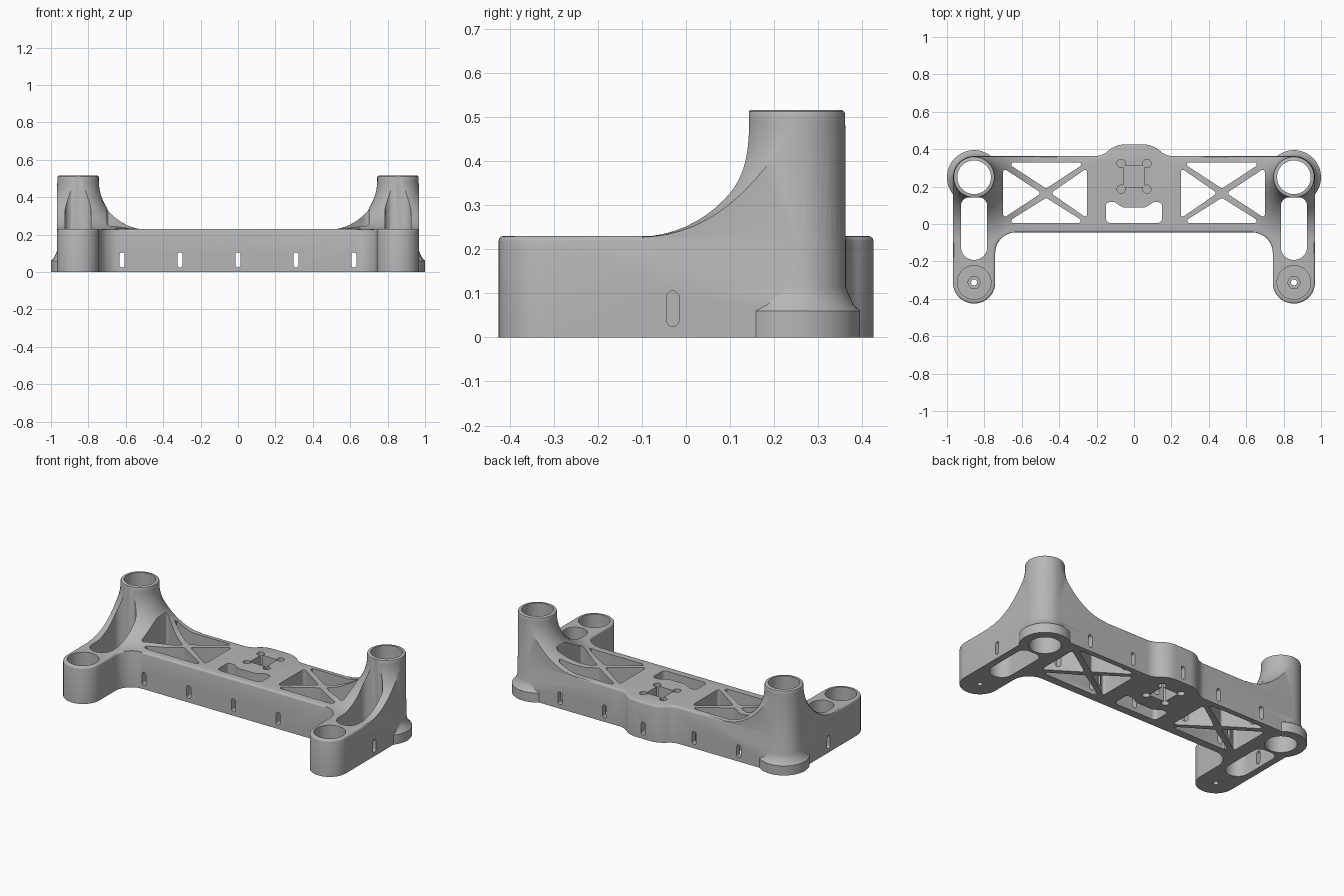
import bpy, bmesh, math
from mathutils import Vector

cube = bpy.data.objects.get("Cube")
if cube:
    bpy.data.objects.remove(cube, do_unlink=True)

grey = bpy.data.materials.new("matte_grey")
grey.use_nodes = True
grey.diffuse_color = (0.47, 0.47, 0.47, 1)
grey.node_tree.nodes["Principled BSDF"].inputs["Base Color"].default_value = (0.47, 0.47, 0.47, 1)

TX, TY = 0.855, 0.25      # tower centre
FOOT_Y = -0.3125          # front foot centre
DECK = 0.23               # deck height
TOP = 0.515               # tower height


def to_object(name, bm):
    bmesh.ops.recalc_face_normals(bm, faces=bm.faces)
    mesh = bpy.data.meshes.new(name)
    bm.to_mesh(mesh)
    bm.free()
    mesh.materials.append(grey)
    ob = bpy.data.objects.new(name, mesh)
    bpy.context.collection.objects.link(ob)
    return ob


def rounded(corners, steps=8):
    """Polygon with each (x, y, radius) corner filleted."""
    out = []
    for i, (x, y, r) in enumerate(corners):
        p = Vector((x, y))
        a = (Vector(corners[i - 1][:2]) - p).normalized()
        b = (Vector(corners[(i + 1) % len(corners)][:2]) - p).normalized()
        half = a.angle(b) / 2
        centre = p + (a + b).normalized() * (r / math.sin(half))
        start = p + a * (r / math.tan(half)) - centre
        end = p + b * (r / math.tan(half)) - centre
        sweep = start.angle_signed(end)
        ang = math.atan2(start.y, start.x)
        for k in range(steps + 1):
            t = ang - sweep * k / steps
            out.append((centre.x + r * math.cos(t), centre.y + r * math.sin(t)))
    return out


def prism(name, pts, lo, hi, axis="z", bevel=0):
    """Extrude a 2D outline along an axis, optionally rounding its top rim."""
    place = {"z": lambda u, v, w: (u, v, w),
             "y": lambda u, v, w: (u, w, v),
             "x": lambda u, v, w: (w, u, v)}[axis]
    bm = bmesh.new()
    low = [bm.verts.new(place(u, v, lo)) for u, v in pts]
    high = [bm.verts.new(place(u, v, hi)) for u, v in pts]
    bm.faces.new(low)
    cap = bm.faces.new(high)
    for i in range(len(pts)):
        bm.faces.new((low[i - 1], low[i], high[i], high[i - 1]))
    bmesh.ops.recalc_face_normals(bm, faces=bm.faces)
    if bevel:
        bmesh.ops.bevel(bm, geom=list(cap.edges), offset=bevel, segments=3,
                        profile=0.5, affect="EDGES", clamp_overlap=False)
    return to_object(name, bm)


def lathe(name, profile, x, y, segs=64):
    """Stack rings of (radius, height) into a closed solid."""
    bm = bmesh.new()
    rings = [[bm.verts.new((x + r * math.cos(math.tau * k / segs),
                            y + r * math.sin(math.tau * k / segs), z))
              for k in range(segs)] for r, z in profile]
    for a, b in zip(rings, rings[1:]):
        for k in range(segs):
            bm.faces.new((a[k - 1], a[k], b[k], b[k - 1]))
    bm.faces.new(rings[0])
    bm.faces.new(rings[-1])
    return to_object(name, bm)


def combine(target, tool, operation):
    mod = target.modifiers.new("combine", "BOOLEAN")
    mod.operation, mod.solver, mod.object = operation, "EXACT", tool
    bpy.context.view_layer.objects.active = target
    bpy.ops.object.modifier_apply(modifier=mod.name)
    bpy.data.objects.remove(tool, do_unlink=True)


def outline(e=0.0):
    """Plan of the frame, shrunk by e."""
    inner, outer, front, back = 0.742 + e, 0.9675 - e, -0.425 + e, 0.363 - e
    half = [(inner, -0.045 + e, 0.11), (inner, front, 0.111), (outer, front, 0.111),
            (outer, back, 0.112), (0.17, back, 0.1), (0.1, 0.425 - e, 0.13)]
    return rounded(half + [(-x, y, r) for x, y, r in reversed(half)], 10)


# Low frame with rounded rim
frame = prism("mounting_frame", outline(), 0, DECK, bevel=0.012)

# Towers with flared walls, trimmed to the frame plan
arc = [math.radians(a) for a in range(0, 91, 6)]
flare = [(0.365, 0.05)]
flare += [(0.365 - 0.2545 * math.sin(a), 0.49 - 0.262 * math.cos(a)) for a in arc]
flare += [(0.1105, 0.507), (0.1085, 0.512), (0.1035, TOP)]
for side in (-1, 1):
    tower = prism("tower_walls", outline(0.001), 0.03, TOP + 0.05)
    combine(tower, lathe("tower_flare", flare, side * TX, TY), "INTERSECT")
    combine(frame, tower, "UNION")
    collar = [(0.145, 0), (0.145, 0.06), (0.13, 0.074), (0.119, 0.097), (0.109, 0.125)]
    combine(frame, lathe("tower_collar", collar, side * TX, TY), "UNION")


def cut(pts, lo, hi, axis="z"):
    combine(frame, prism("cutter", pts, lo, hi, axis), "DIFFERENCE")


def bore(r, lo, hi, x, y, segs=48):
    combine(frame, lathe("cutter", [(r, lo), (r, hi)], x, y, segs), "DIFFERENCE")


def box(x0, x1, y0, y1, r):
    return rounded([(x0, y0, r), (x1, y0, r), (x1, y1, r), (x0, y1, r)])


# Truss bays: four triangles around a crossed brace
triangles = [[(0.255, 0.33), (0.685, 0.33), (0.47, 0.19)],
             [(0.255, 0.005), (0.685, 0.005), (0.47, 0.14)],
             [(0.25, 0.3), (0.25, 0.03), (0.445, 0.165)],
             [(0.7, 0.3), (0.7, 0.03), (0.495, 0.165)]]
for side in (-1, 1):
    for tri in triangles:
        cut(rounded([(side * x, y, 0.012) for x, y in tri], 4), -0.1, 0.6)
    # Long leg slot
    slot = [(0.785, -0.192, 0.068), (0.925, -0.192, 0.068),
            (0.925, 0.143, 0.045), (0.785, 0.143, 0.045)]
    cut(rounded([(side * x, y, r) for x, y, r in slot]), -0.1, 0.6)
    # Tower bore, foot recess, nut seat and bolt hole
    bore(0.09, -0.1, 0.7, side * TX, TY, 64)
    bore(0.09, 0.06, 0.4, side * TX, FOOT_Y)
    bore(0.035, 0.03, 0.1, side * TX, FOOT_Y, 6)
    bore(0.016, -0.1, 0.1, side * TX, FOOT_Y, 24)
    # Side cable slot
    cut(box(-0.044, -0.016, 0.025, 0.105, 0.0138), *sorted((side * 0.8, side * 1.1)), "x")

# Centre window with an arched rear edge
window = [(0.15, 0.005, 0.025), (0.15, 0.117, 0.02), (0.105, 0.117, 0.015), (0.06, 0.088, 0.05)]
cut(rounded(window + [(-x, y, r) for x, y, r in reversed(window)]), -0.1, 0.4)

# Four-eared recess above and below a thin web
for lo, hi in ((0.15, 0.4), (-0.1, 0.12)):
    cut(box(-0.057, 0.057, TY - 0.052, TY + 0.062, 0.004), lo, hi)
    for sx in (-1, 1):
        for sy in (-1, 1):
            bore(0.022, lo, hi, sx * 0.069, TY + 0.005 + sy * 0.069, 20)

# Row of slots through the front and back walls
for x in (-0.62, -0.31, 0, 0.31, 0.62):
    cut(box(x - 0.014, x + 0.014, 0.025, 0.105, 0.0138), -0.6, 0.6, "y")

for ob in bpy.context.selected_objects:
    ob.select_set(False)
frame.select_set(True)
bpy.context.view_layer.objects.active = frame
bpy.ops.object.shade_smooth_by_angle(angle=math.radians(32))
